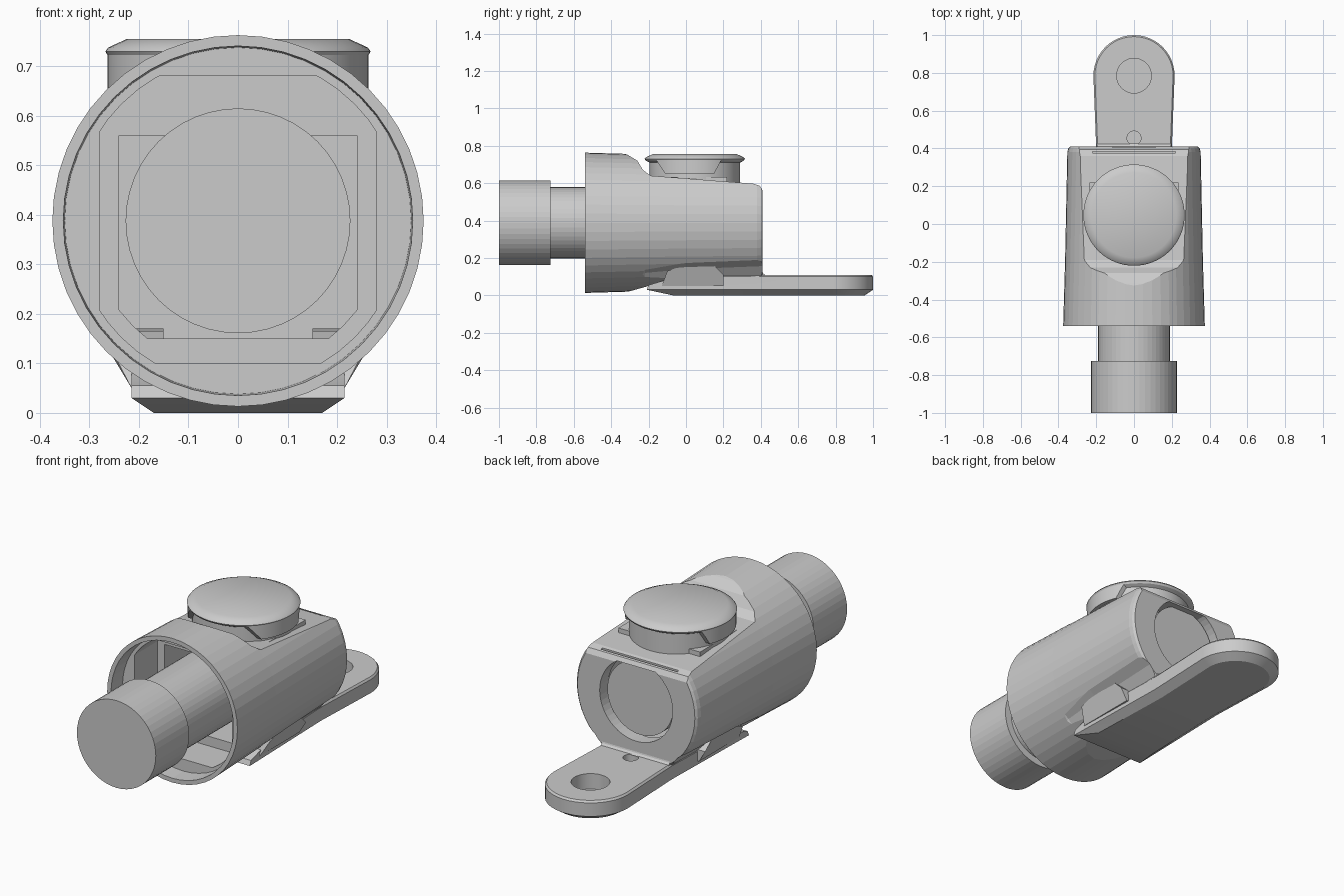
import bpy, bmesh
from math import sin, cos, pi

if "Cube" in bpy.data.objects:
    bpy.data.objects.remove(bpy.data.objects["Cube"])

AXIS_Z = 0.388  # height of the barrel axis


def loft(name, rings):
    """Solid skinned through equal-length rings and capped at both ends."""
    bm = bmesh.new()
    loops = [[bm.verts.new(p) for p in ring] for ring in rings]
    n = len(loops[0])
    for a, b in zip(loops, loops[1:]):
        for i in range(n):
            j = (i + 1) % n
            bm.faces.new((a[i], a[j], b[j], b[i]))
    bm.faces.new(loops[0])
    bm.faces.new(loops[-1])
    bmesh.ops.recalc_face_normals(bm, faces=bm.faces)
    mesh = bpy.data.meshes.new(name)
    bm.to_mesh(mesh)
    bm.free()
    obj = bpy.data.objects.new(name, mesh)
    bpy.context.collection.objects.link(obj)
    return obj


def place(axis, u, v, t):
    return {"x": (t, u, v), "y": (u, t, v), "z": (u, v, t)}[axis]


def prism(name, axis, points, start, end):
    return loft(name, [[place(axis, u, v, t) for u, v in points] for t in (start, end)])


def box(name, x, y0, y1, z0, z1):
    return prism(name, "y", [(-x, z0), (x, z0), (x, z1), (-x, z1)], y0, y1)


def lathe(name, axis, centre, profile, sides=48):
    cu, cv = centre
    angles = [2 * pi * i / sides for i in range(sides)]
    return loft(name, [[place(axis, cu + r * cos(a), cv + r * sin(a), t) for a in angles]
                       for r, t in profile])


def barrel(name, profile):
    return lathe(name, "y", (0, AXIS_Z), profile)


def combine(target, other, operation="DIFFERENCE"):
    """Apply a boolean and discard the helper solid."""
    mod = target.modifiers.new("bool", "BOOLEAN")
    mod.operation = operation
    mod.solver = "EXACT"
    mod.object = other
    other.hide_render = True
    activate(target)
    bpy.ops.object.modifier_apply(modifier=mod.name)
    bpy.data.objects.remove(other)
    return target


def activate(obj):
    bpy.ops.object.select_all(action="DESELECT")
    bpy.context.view_layer.objects.active = obj
    obj.select_set(True)


def smooth(obj):
    activate(obj)
    bpy.ops.object.shade_smooth_by_angle(angle=pi / 6)


# Housing: tapered barrel with a rounded rear edge
housing = barrel("housing", [(0.375, -0.54), (0.365, -0.2), (0.353, 0.38),
                             (0.348, 0.4), (0.338, 0.41)])

# Sloping top flat and trimmed underside
combine(housing, prism("top_cut", "x", [
    (-0.38, 0.78), (-0.31, 0.75), (-0.26, 0.72), (-0.23, 0.67), (-0.19, 0.64),
    (0.36, 0.597), (0.395, 0.585), (0.41, 0.56), (0.5, 0.5), (0.5, 1), (-0.38, 1)],
    -0.6, 0.6))
combine(housing, prism("bottom_cut", "x", [
    (-0.38, 0), (-0.2, 0.05), (0.5, 0.06), (0.5, -0.1), (-0.38, -0.1)], -0.6, 0.6))

# Undercut along each lower side, leaving a narrow neck above the plate
for side in (-1, 1):
    section = [(0.2, -0.3), (0.2, 0.08), (0.24, 0.13), (0.3, 0.17), (0.5, 0.17), (0.5, -0.3)]
    combine(housing, loft("side_cut", [
        [(side * x, y, z + dz) for x, z in section]
        for y, dz in ((-0.38, -0.15), (-0.3, -0.06), (-0.22, -0.01), (0, 0.01), (0.5, 0.03))]))

# Stepped socket opening at the front
combine(housing, barrel("mouth_cut", [(0.355, -0.6), (0.35, -0.45)]))
combine(housing, combine(barrel("socket_cut", [(0.333, -0.5), (0.333, -0.26)]),
                         box("socket_box", 0.28, -0.7, 0, 0.1, 0.68), "INTERSECT"))
combine(housing, combine(barrel("chamber_cut", [(0.3, -0.3), (0.3, 0.34)]),
                         box("chamber_box", 0.24, -0.7, 0.6, 0.15, 0.56), "INTERSECT"))

# Flat-topped round window through the rear wall
combine(housing, combine(barrel("window_cut", [(0.21, 0.3), (0.21, 0.5)]),
                         box("window_box", 0.3, 0, 0.6, 0, 0.565), "INTERSECT"))

# Narrow groove across the top near the rear
combine(housing, box("groove_cut", 0.22, 0.375, 0.385, 0.575, 0.7))

# Plug with a narrower neck running through the housing
barrel("plug", [(0.227, -1), (0.227, -0.725), (0.19, -0.725), (0.19, 0.375)])

# Seat and mushroom-shaped cap on top
box("cap_seat", 0.235, -0.2, 0.22, 0.57, 0.632)
CAP = (0, 0.047)
cap = lathe("cap", "z", CAP, [(0.243, 0.58), (0.243, 0.71), (0.262, 0.72),
                              (0.268, 0.73), (0.262, 0.738), (0.225, 0.755)], 64)
smooth(cap)

# Tapered grip tabs under the cap rim
tabs = lathe("cap_tabs", "z", CAP, [(0.264, 0.65), (0.264, 0.725)], 64)
combine(tabs, prism("tab_shape", "x", [(-0.11, 0.65), (0.15, 0.65), (0.19, 0.725),
                                       (-0.16, 0.725)], -0.5, 0.5), "INTERSECT")
smooth(tabs)


# Mounting strap with a rounded rear end and chamfered underside
def strap_ring(z, front, inset):
    arc = [pi * i / 24 for i in range(25)]
    radius = 0.215 - inset
    end = [(radius * cos(a), 0.785 + radius * sin(a), z) for a in arc]
    waist = 0.2 - inset
    return [(-waist, 0.4, z), (-radius, front, z), (radius, front, z), (waist, 0.4, z)] + end


strap = loft("mounting_strap", [strap_ring(0, -0.07, 0.045), strap_ring(0.03, -0.21, 0),
                                strap_ring(0.055, -0.2, 0), strap_ring(0.1, -0.05, 0),
                                strap_ring(0.11, -0.04, 0.008)])
for y, radius in ((0.785, 0.092), (0.455, 0.037)):
    combine(strap, lathe("hole_cut", "z", (0, y), [(radius, 0.03), (radius, 0.2)], 32))
smooth(strap)

# Fillet where the strap meets the rear wall
prism("strap_fillet", "x", [(0.39, 0.1), (0.425, 0.108), (0.412, 0.118), (0.405, 0.14),
                            (0.39, 0.14)], -0.195, 0.195)

# Wedge-shaped lugs on both sides of the strap
lug_outline = [(-0.13, 0.05), (-0.1, 0.13), (0, 0.165), (0.14, 0.17), (0.2, 0.11), (0.2, 0.05)]
for side, label in ((1, "left"), (-1, "right")):
    outer = [(side * (0.215 + 0.6 * min(z - 0.05, 0.07)), y, z) for y, z in lug_outline]
    inner = [(side * 0.15, y, z) for y, z in lug_outline]
    loft(label + "_lug", [inner, outer])
